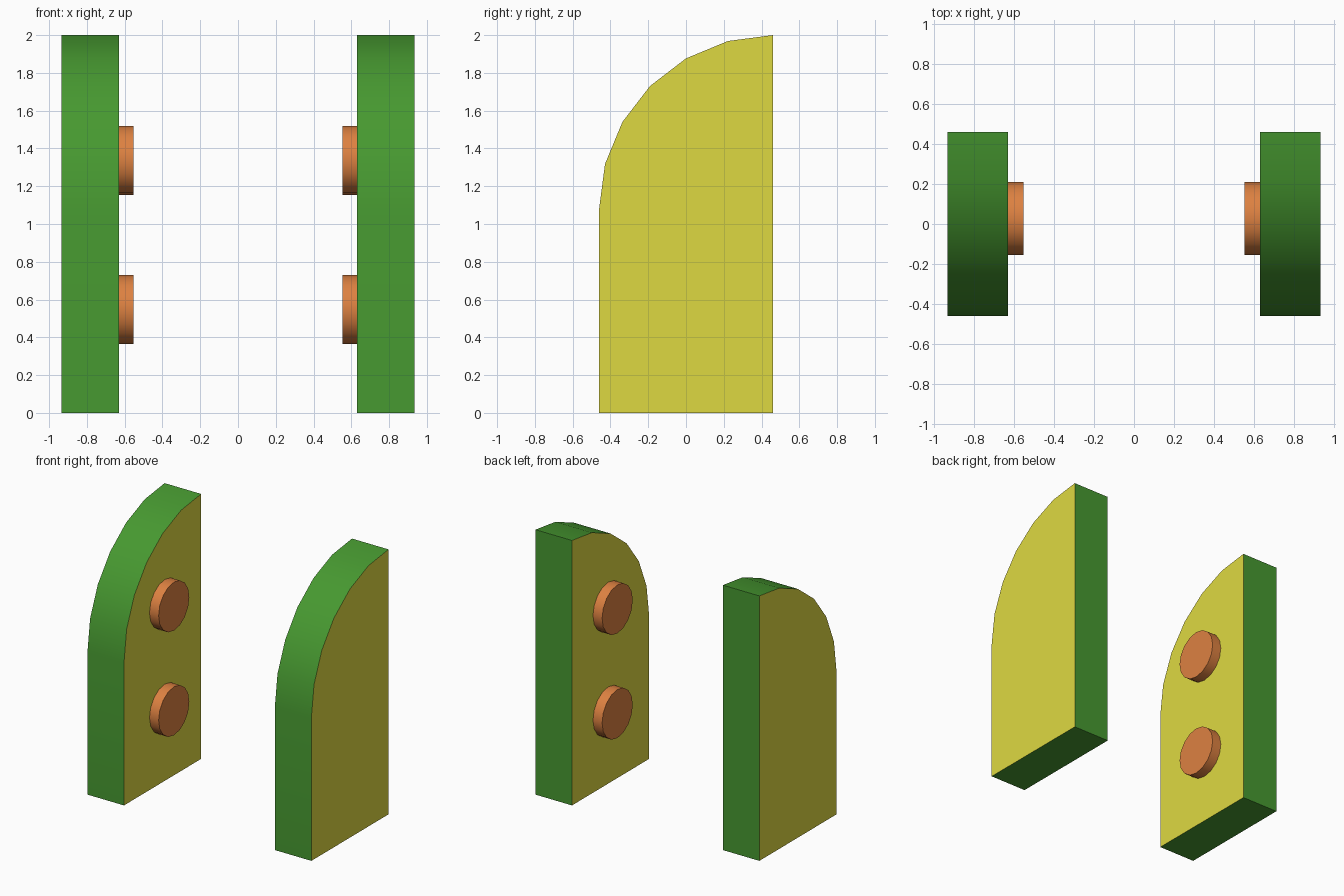
import bpy, bmesh, math

if "Cube" in bpy.data.objects:
    bpy.data.objects.remove(bpy.data.objects["Cube"])


def material(name, rgb):
    m = bpy.data.materials.new(name)
    m.diffuse_color = (*rgb, 1.0)
    m.use_nodes = True
    m.node_tree.nodes["Principled BSDF"].inputs["Base Color"].default_value = m.diffuse_color
    return m


GREEN = material("green", (0.063, 0.319, 0.030))
YELLOW = material("yellow", (0.73, 0.694, 0.053))
ORANGE = material("orange", (0.723, 0.220, 0.053))


def prism(name, profile, x0, x1, rim, face):
    """Extrude a (y, z) profile along x; flat sides and rim get their own colours."""
    bm = bmesh.new()
    base = bm.faces.new([bm.verts.new((x0, y, z)) for y, z in profile])
    ext = bmesh.ops.extrude_face_region(bm, geom=[base], use_keep_orig=True)
    verts = [g for g in ext["geom"] if isinstance(g, bmesh.types.BMVert)]
    bmesh.ops.translate(bm, verts=verts, vec=(x1 - x0, 0, 0))
    bmesh.ops.recalc_face_normals(bm, faces=bm.faces[:])
    bm.normal_update()
    for f in bm.faces:
        f.material_index = 1 if abs(f.normal.x) > 0.9 and face != rim else 0
    mesh = bpy.data.meshes.new(name)
    bm.to_mesh(mesh)
    bm.free()
    mesh.materials.append(rim)
    if face != rim:
        mesh.materials.append(face)
    ob = bpy.data.objects.new(name, mesh)
    bpy.context.collection.objects.link(ob)
    bpy.ops.object.select_all(action='DESELECT')
    ob.select_set(True)
    bpy.context.view_layer.objects.active = ob
    bpy.ops.object.shade_smooth_by_angle(angle=math.radians(30))
    return ob


# Panel outline: straight front and back, quarter-round top front corner
R = 0.92
panel = [(0.46, 0.0), (-0.46, 0.0)]
for i in range(7):
    a = math.radians(15 * i)
    panel.append((0.46 - R * math.cos(a), 1.08 + R * math.sin(a)))


def disc(z, n=16, r=0.183, y=0.027):
    return [(y + r * math.cos(2 * math.pi * i / n),
             z + r * math.sin(2 * math.pi * i / n)) for i in range(n)]


# Two mirrored side panels, each with two round pegs on the inner face
for label, s in (("left", -1), ("right", 1)):
    prism(label + "_panel", panel, s * 0.63, s * 0.935, GREEN, YELLOW)
    for level, z in (("lower", 0.547), ("upper", 1.337)):
        prism(f"{label}_{level}_peg", disc(z), s * 0.632, s * 0.554, ORANGE, ORANGE)
